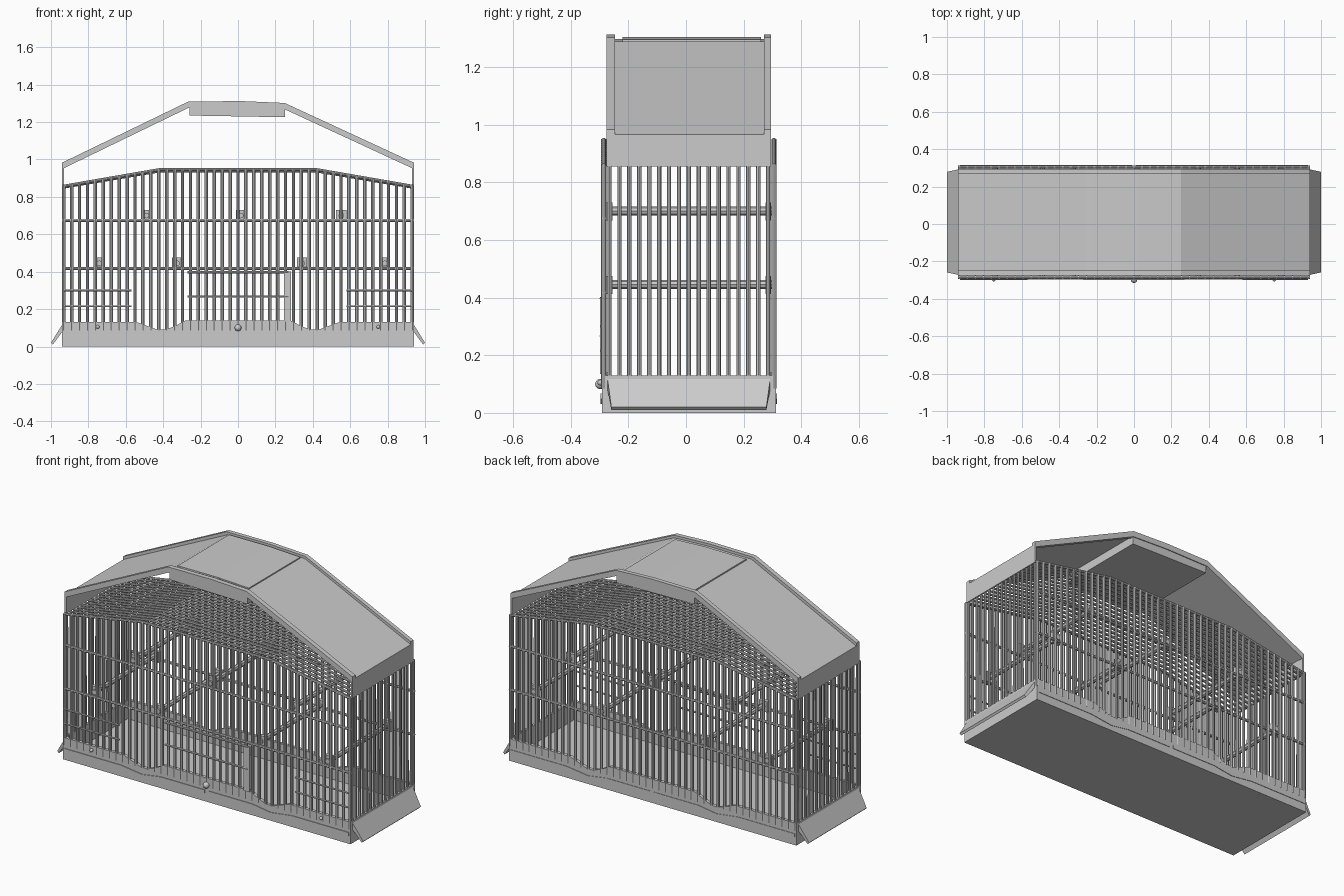
import bpy, bmesh
from mathutils import Vector

if "Cube" in bpy.data.objects:
    bpy.data.objects.remove(bpy.data.objects["Cube"])

FRONT, BACK, MID = -0.285, 0.305, 0.01   # wire planes and body centre in y


def prism(name, profile, y0, y1):
    """Extrude an xz outline from y0 to y1."""
    bm = bmesh.new()
    face = bm.faces.new([bm.verts.new((x, y0, z)) for x, z in profile])
    ext = bmesh.ops.extrude_face_region(bm, geom=[face])
    bmesh.ops.translate(bm, vec=(0, y1 - y0, 0),
                        verts=[v for v in ext["geom"] if isinstance(v, bmesh.types.BMVert)])
    bmesh.ops.recalc_face_normals(bm, faces=bm.faces)
    me = bpy.data.meshes.new(name)
    bm.to_mesh(me)
    bm.free()
    ob = bpy.data.objects.new(name, me)
    bpy.context.collection.objects.link(ob)
    return ob


def box(name, x0, x1, y0, y1, z0, z1):
    return prism(name, [(x0, z0), (x1, z0), (x1, z1), (x0, z1)], y0, y1)


def band(name, line, height, y0, y1):
    """Strip of constant height hanging below an xz polyline."""
    return prism(name, line + [(x, z - height) for x, z in reversed(line)], y0, y1)


def wires(name, paths, radius):
    """Round wires along several polylines, as one mesh."""
    cu = bpy.data.curves.new(name, 'CURVE')
    cu.dimensions = '3D'
    cu.bevel_depth = radius
    cu.bevel_resolution = 2
    cu.use_fill_caps = True
    for path in paths:
        sp = cu.splines.new('POLY')
        sp.points.add(len(path) - 1)
        for p, co in zip(sp.points, path):
            p.co = (*co, 1)
    ob = bpy.data.objects.new(name, cu)
    bpy.context.collection.objects.link(ob)
    bpy.ops.object.select_all(action='DESELECT')
    ob.select_set(True)
    bpy.context.view_layer.objects.active = ob
    bpy.ops.object.convert(target='MESH')
    bpy.ops.object.shade_smooth_by_angle()


def knob(name, x, z, r):
    bpy.ops.mesh.primitive_uv_sphere_add(segments=16, ring_count=10, radius=r,
                                         location=(x, -0.315 + r, z))
    bpy.context.object.name = name
    bpy.ops.object.shade_smooth_by_angle()


def mirrored(half):
    """Complete a left-to-centre outline with its right half."""
    return half + [(-x, z) for x, z in reversed(half)]


def wall_top(x):
    return 0.95 if abs(x) < 0.42 else 0.95 - (abs(x) - 0.42) / 0.52 * 0.09


# Base tray: floor, side walls, dipped front and back panels
box("tray_floor", -0.94, 0.94, -0.285, 0.305, 0, 0.02)
panel = mirrored([(-0.94, 0), (-0.94, 0.13), (-0.54, 0.13), (-0.48, 0.108), (-0.43, 0.09),
                  (-0.39, 0.09), (-0.34, 0.108), (-0.28, 0.14)])
groove = [(-0.93, 0.068), (-0.56, 0.068), (-0.42, 0.05), (-0.3, 0.068), (-0.012, 0.068)]
for tag, y0, y1, s0, s1 in (("front", -0.292, -0.272, -0.296, -0.29),
                            ("back", 0.292, 0.312, 0.31, 0.315)):
    prism(tag + "_tray_panel", panel, y0, y1)
    band(tag + "_tray_trim_left", groove, 0.02, s0, s1)
    band(tag + "_tray_trim_right", [(-x, z) for x, z in reversed(groove)], 0.02, s0, s1)

# Side tray walls with outward seed flaps
for tag, s in (("left", -1), ("right", 1)):
    box(tag + "_tray_wall", s * 0.94, s * 0.925, -0.285, 0.305, 0, 0.13)
    flap = prism(tag + "_flap", [(s * 0.935, 0.125), (s * 1.0, 0.02), (s * 0.99, 0.01),
                                 (s * 0.935, 0.085)], -0.273, 0.293)
    for v in flap.data.vertices:          # taper the lower edge
        if v.co.z < 0.05:
            v.co.y = MID + (v.co.y - MID) * 0.95

# Upright wires of the long walls
N = 45
xs = [-0.932 + 1.864 * i / (N - 1) for i in range(N)]
rim = [-0.935, -0.42, 0.42, 0.935]
for tag, y in (("front", FRONT), ("back", BACK)):
    wires(tag + "_bars", [[(x, y, 0.085), (x, y, wall_top(x))] for x in xs], 0.009)
    wires(tag + "_cross_wires", [[(-0.94, y, z), (0.94, y, z)] for z in (0.675, 0.418)], 0.008)
    wires(tag + "_top_rim", [[(x, y, wall_top(x) - 0.004) for x in rim]], 0.008)

# Hoop wires: up one side, over the top, down the other
ys = [-0.265 + 0.55 * i / 16 for i in range(17)]
hoop = mirrored([(-0.932, 0.1), (-0.932, 0.85), (-0.42, 0.938)])
wires("side_and_roof_bars", [[(x, y, z) for x, z in hoop] for y in ys], 0.0075)

# Doors in the front wall
wires("centre_door_wires", [[(-0.27, -0.294, z), (0.27, -0.294, z)] for z in (0.397, 0.267)], 0.006)
box("centre_door_post", 0.245, 0.283, -0.298, -0.288, 0.135, 0.4)
for tag, x0, x1 in (("left", -0.93, -0.57), ("right", 0.58, 0.93)):
    wires(tag + "_door_wires", [[(x0, -0.294, z), (x1, -0.294, z)] for z in (0.3, 0.215)], 0.005)

# Perches across the depth, with end clips
for row, (z, places) in enumerate(((0.7, (-0.49, 0.015, 0.552)),
                                   (0.445, (-0.742, -0.325, 0.343, 0.785)))):
    for i, x in enumerate(places):
        tag = f"{row}_{i}"
        wires("perch_" + tag, [[(x, FRONT, z), (x, BACK, z)]], 0.015)
        for end, y in (("front", -0.275), ("back", 0.275)):
            box(f"perch_clip_{end}_{tag}", x - 0.027, x + 0.027, y, y + 0.02, z - 0.033, z + 0.03)

# Knobs
knob("centre_knob", 0, 0.1, 0.018)
for x in (-0.75, 0.75):
    knob("small_knob", x, 0.105, 0.01)
    bpy.context.object.location.y = -0.297

# Canopy: sheet roof, edge rails, end panels
sheet = [(-0.94, 0.965), (-0.255, 1.295), (0.02, 1.297), (0.25, 1.287), (0.94, 0.965)]
band("canopy_roof", sheet, 0.012, -0.25, 0.272)
rail = [(-0.94, 0.983), (-0.265, 1.31), (0.02, 1.312), (0.25, 1.302), (0.94, 0.983)]
for tag, y0, y1 in (("front", -0.275, -0.247), ("back", 0.27, 0.295)):
    band(tag + "_canopy_rail", rail, 0.034, y0, y1)
for tag, s in (("left", -1), ("right", 1)):
    box(tag + "_canopy_end", s * 0.94, s * 0.93, -0.275, 0.295, 0.855, 0.965)

# Shallow box below the ridge and hatch plate on top
prism("ridge_box", [(-0.26, 1.235), (0.25, 1.226), (0.25, 1.28), (-0.26, 1.285)], -0.27, 0.29)
band("roof_hatch", [(-0.24, 1.303), (0.02, 1.304), (0.225, 1.295)], 0.012, -0.22, 0.26)
